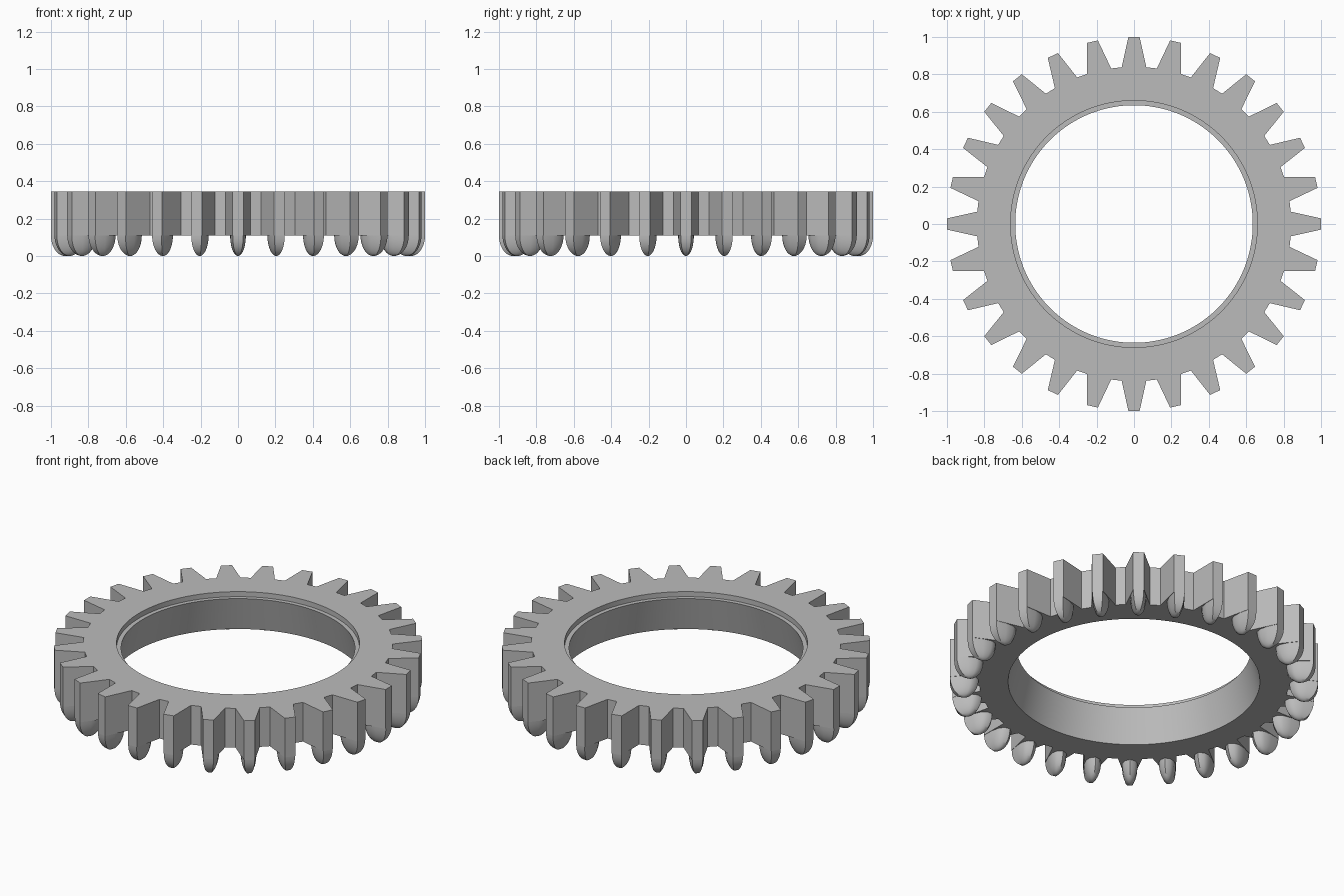
import bpy, bmesh
from math import sin, cos, pi, tau
from mathutils import Vector, Matrix

cube = bpy.data.objects.get("Cube")
if cube:
    bpy.data.objects.remove(cube)

TEETH = 28
TOP, BASE = 0.345, 0.11
PITCH = tau / TEETH

steel = bpy.data.materials.new("grey_steel")
steel.use_nodes = True
colour = (0.5, 0.5, 0.5, 1)
steel.diffuse_color = colour
steel.node_tree.nodes["Principled BSDF"].inputs["Base Color"].default_value = colour


def loft(name, rings, closed, angle):
    """Join equal-length rings of points with quads, then shade by angle."""
    bm = bmesh.new()
    loops = [[bm.verts.new(p) for p in ring] for ring in rings]
    pairs = list(zip(loops, loops[1:]))
    if closed:
        pairs.append((loops[-1], loops[0]))
    for a, b in pairs:
        for i in range(len(a)):
            j = (i + 1) % len(a)
            bm.faces.new((a[i], a[j], b[j], b[i]))
    if not closed:
        bm.faces.new(loops[0])
        bm.faces.new(loops[-1])
    bmesh.ops.recalc_face_normals(bm, faces=bm.faces)
    mesh = bpy.data.meshes.new(name)
    bm.to_mesh(mesh)
    bm.free()
    mesh.materials.append(steel)
    obj = bpy.data.objects.new(name, mesh)
    bpy.context.collection.objects.link(obj)
    bpy.ops.object.select_all(action='DESELECT')
    obj.select_set(True)
    bpy.context.view_layer.objects.active = obj
    bpy.ops.object.shade_smooth_by_angle(angle=angle)
    return obj


# Toothed outline: four corners per tooth
tooth = [(0.838, -0.066), (1, -0.03), (1, 0.03), (0.838, 0.066)]


def outline(z):
    return [Matrix.Rotation(k * PITCH, 3, 'Z') @ Vector((r, t, z))
            for k in range(TEETH) for r, t in tooth]


def circle(radius, z):
    n = TEETH * len(tooth)
    return [Vector((radius * cos(a), radius * sin(a), z))
            for a in ((i - 1.5) * tau / n for i in range(n))]


# Gear ring: teeth outside, recessed lip and widening bore inside
loft("gear_ring", [outline(BASE), outline(TOP), circle(0.66, TOP),
                   circle(0.66, TOP - 0.03), circle(0.635, TOP - 0.03),
                   circle(0.684, BASE)], True, pi / 7)

# Rounded foot under each tooth: shrinking wedge section
side = [(1, 0.028), (0.94, 0.041), (0.89, 0.042), (0.86, 0.028)]
section = side + [(0.845, 0)] + [(r, -t) for r, t in reversed(side)]
MID = 0.925
STEPS = 10
rings = []
for s in range(STEPS):
    a = s / STEPS * pi / 2
    rings.append([Vector((MID + (r - MID) * cos(a), t * cos(a), BASE * (1 - sin(a))))
                  for r, t in section])
rings.append([Vector((MID + (r - MID) * 0.05, t * 0.05, 0)) for r, t in section])
foot = loft("tooth_foot", rings, False, pi / 4.5)
for k in range(1, TEETH):
    copy = foot.copy()
    copy.name = f"tooth_foot_{k}"
    copy.rotation_euler.z = k * PITCH
    bpy.context.collection.objects.link(copy)
